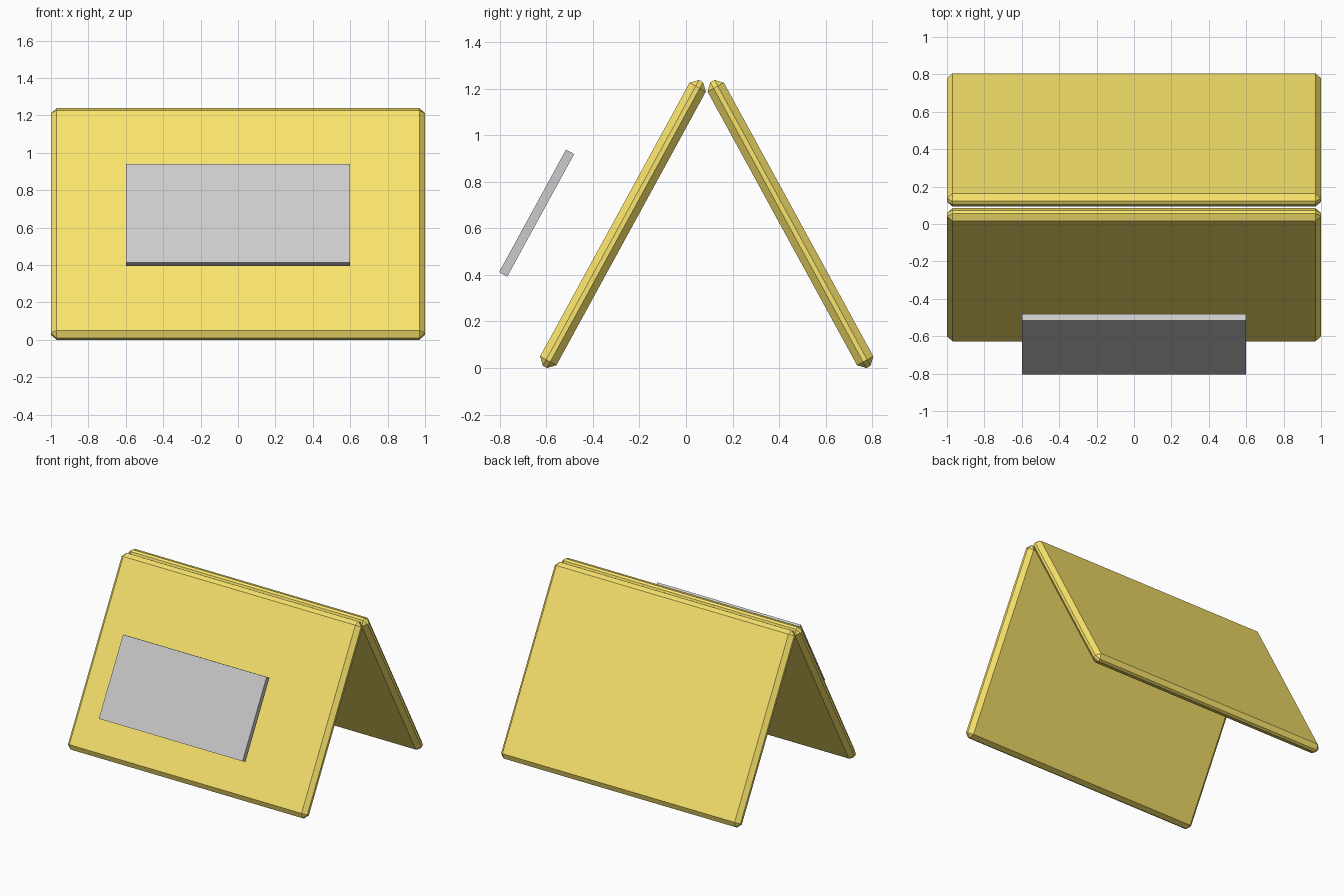
import bpy

if "Cube" in bpy.data.objects:
    bpy.data.objects.remove(bpy.data.objects["Cube"])

TILT = 0.5  # lean of the panels in radians


def slab(name, size, loc, tilt, bevel=0.0, mat=None):
    bpy.ops.mesh.primitive_cube_add(size=1, location=loc, rotation=(tilt, 0, 0))
    ob = bpy.context.object
    ob.name = name
    ob.scale = size
    bpy.ops.object.transform_apply(location=False, rotation=False, scale=True)
    if bevel:
        mod = ob.modifiers.new("Chamfer", 'BEVEL')
        mod.width = bevel
        mod.segments = 1
    if mat:
        ob.data.materials.append(mat)
    return ob


yellow = bpy.data.materials.new("yellow_plastic")
yellow.diffuse_color = (0.95, 0.78, 0.15, 1)
yellow.use_nodes = True
yellow.node_tree.nodes["Principled BSDF"].inputs["Base Color"].default_value = yellow.diffuse_color

# Two chamfered boards leaning together
for name, side in (("front_panel", -1), ("back_panel", 1)):
    slab(name, (2.0, 0.08, 1.4), (0, 0.089 + side * 0.36, 0.619),
         side * TILT, 0.03, yellow)

# Plain sign plate parallel to the front board
slab("sign_plate", (1.2, 0.04, 0.6), (0, -0.642, 0.666), -TILT)
